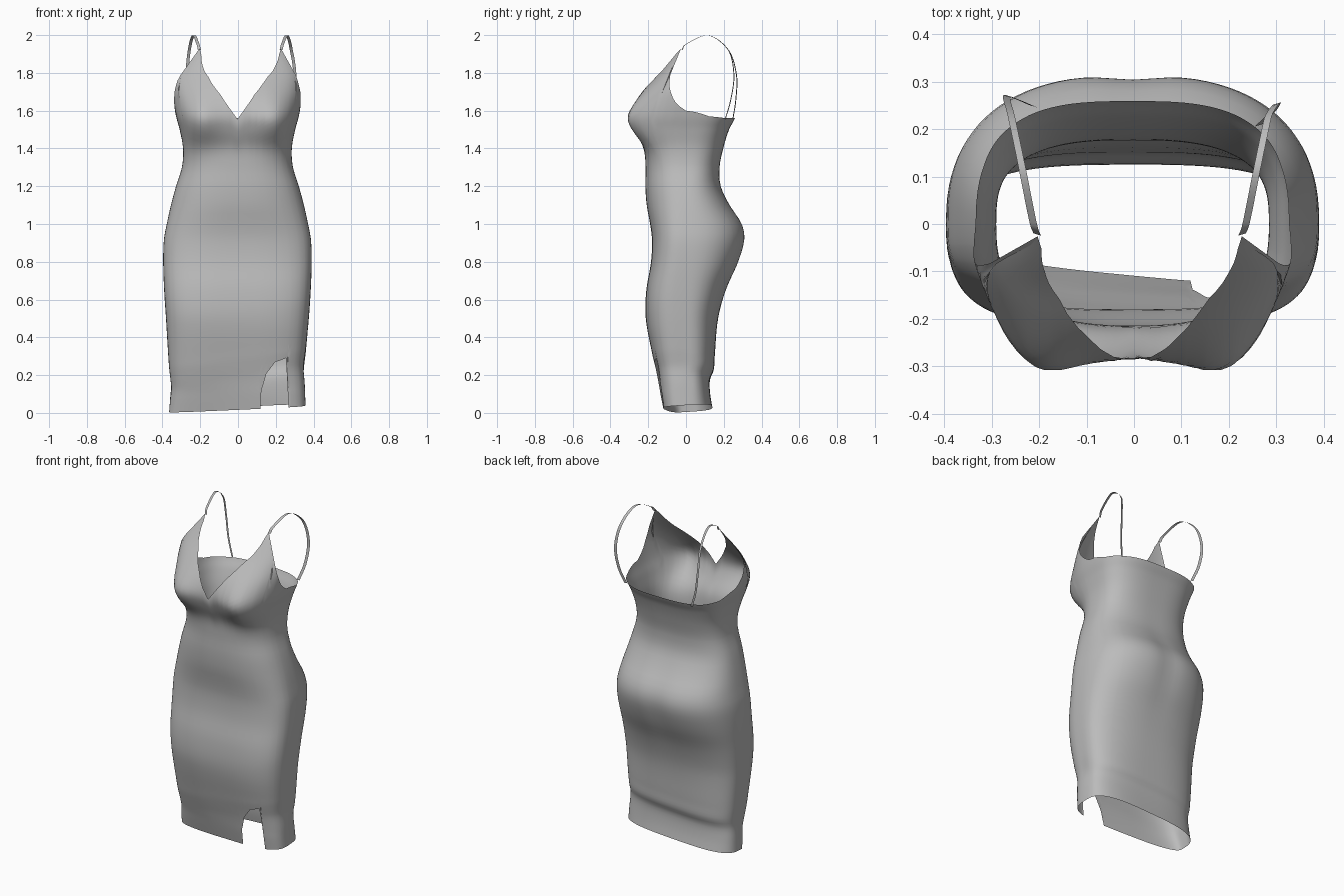
import bpy
import math
from math import sin, cos, pi, exp

if "Cube" in bpy.data.objects:
    bpy.data.objects.remove(bpy.data.objects["Cube"], do_unlink=True)

fabric = bpy.data.materials.new("grey fabric")
fabric.use_nodes = True
fabric.diffuse_color = (0.5, 0.5, 0.5, 1)
fabric.node_tree.nodes["Principled BSDF"].inputs["Base Color"].default_value = (0.5, 0.5, 0.5, 1)


def clamp(v):
    return max(0.0, min(1.0, v))


def bell(v, width):
    return exp(-(v / width) ** 2)


def sample(table, t, smooth=True):
    """Interpolate rows of (key, values...) at key t."""
    last = len(table) - 1
    t = max(table[0][0], min(table[last][0], t))
    i = 0
    while i < last - 1 and t > table[i + 1][0]:
        i += 1
    p, q = table[i], table[i + 1]
    h = q[0] - p[0]
    u = (t - p[0]) / h
    before, after = table[max(i - 1, 0)], table[min(i + 2, last)]
    result = []
    for k in range(1, len(p)):
        if not smooth:
            result.append(p[k] + (q[k] - p[k]) * u)
            continue
        m0 = (q[k] - before[k]) / (q[0] - before[0]) * h
        m1 = (after[k] - p[k]) / (after[0] - p[0]) * h
        result.append((2 * u**3 - 3 * u**2 + 1) * p[k] + (u**3 - 2 * u**2 + u) * m0
                      + (3 * u**2 - 2 * u**3) * q[k] + (u**3 - u**2) * m1)
    return result


def make_mesh(name, verts, faces, angle):
    mesh = bpy.data.meshes.new(name)
    mesh.from_pydata(verts, [], faces)
    mesh.materials.append(fabric)
    obj = bpy.data.objects.new(name, mesh)
    bpy.context.collection.objects.link(obj)
    bpy.ops.object.select_all(action="DESELECT")
    obj.select_set(True)
    bpy.context.view_layer.objects.active = obj
    bpy.ops.object.shade_smooth_by_angle(angle=math.radians(angle))
    return obj


# Body profile: height, half width, front depth, back depth
BODY = [
    (0, .362, .105, .145), (.1, .356, .128, .128), (.18, .35, .145, .127),
    (.23, .354, .158, .147), (.3, .362, .175, .152), (.5, .378, .213, .17),
    (.65, .388, .21, .212), (.8, .393, .185, .28), (.92, .389, .18, .314),
    (1, .374, .19, .3), (1.1, .352, .208, .234), (1.2, .325, .215, .185),
    (1.3, .294, .214, .178), (1.4, .288, .224, .197), (1.5, .306, .268, .228),
    (1.57, .325, .286, .262), (1.65, .338, .262, .262), (1.72, .342, .218, .262),
    (1.8, .328, .15, .262), (1.9, .255, .076, .262), (1.94, .235, .035, .262),
]

# Upper edge by angle from centre front: neckline, strap point, armhole, back
TOP = [
    (0, 1.555), (.07, 1.61), (.19, 1.685), (.4, 1.78), (.62, 1.843), (.876, 1.9), (1.06, 1.93),
    (1.11, 1.79), (1.27, 1.715), (1.42, 1.65), (1.57, 1.6), (1.89, 1.57), (2.4, 1.56), (pi, 1.56),
]

# Slit edge by angle, on one side of the front hem
SLIT = [
    (.15, .02), (.165, .12), (.24, .21), (.375, .27), (.6, .29),
    (.64, .22), (.65, .02),
]


def surface(t, z):
    """Point on the garment at angle t and height z."""
    low = clamp((.5 - z) / .4)
    # Boxier corners on the front of the skirt and the back of the bodice
    if cos(t) > 0:
        power = 2 / (2.5 + clamp((1.1 - z) / .5))
    else:
        power = 2 / (2.5 + .6 * low + .5 * clamp((z - 1.2) / .3))
    side = math.copysign(abs(sin(t)) ** power, sin(t))
    # The fold above the hem climbs across the front
    slope = .16 if cos(t) > 0 else .07
    tilt = slope * .36 * side * clamp((.5 - z) / .25) * clamp(z / .15)
    half, front, back = sample(BODY, z - tilt)
    x = half * side
    depth = abs(cos(t)) ** power
    if cos(t) > 0:
        y = -front * depth - .09 * x * low * depth
        y -= .058 * bell(abs(x) - .21, .1) * bell(z - 1.54, .125) * clamp(depth * 1.5)
    else:
        y = back * depth - .01 * bell(x, .07) * bell(z - .92, .2)
    return x - .003 + .015 * clamp((z - 1.75) / .15), y, z


def lower_edge(t):
    x, y, z = surface(t, .03)
    hem = .023 + .05 * x + .06 * y
    if SLIT[0][0] < t < SLIT[-1][0]:
        return max(hem, sample(SLIT, t, False)[0])
    return hem


# Columns follow even angles plus every corner of the cut edges
angles = {round(-pi + 2 * pi * i / 96, 4) for i in range(96)}
corners = {s * row[0] for row in TOP[1:-1] for s in (-1, 1)} | {row[0] for row in SLIT}
angles = sorted({a for a in angles if all(abs(a - c) > .012 for c in corners)} | corners)

LOW, HIGH = .4, 1.3
verts, faces = [], []
for t in angles:
    bottom, top = lower_edge(t), sample(TOP, abs(t), False)[0]
    heights = [bottom + (LOW - bottom) * i / 20 for i in range(20)]
    heights += [LOW + (HIGH - LOW) * i / 26 for i in range(26)]
    heights += [HIGH + (top - HIGH) * i / 20 for i in range(21)]
    verts += [surface(t, z) for z in heights]
rows = len(heights)
for c in range(len(angles)):
    d = (c + 1) % len(angles)
    faces += [(c * rows + r, d * rows + r, d * rows + r + 1, c * rows + r + 1)
              for r in range(rows - 1)]
make_mesh("dress_body", verts, faces, 50)


# Shoulder straps: flat ribbons from the front points over to the back edge
STRAP = [
    (0, .204, -.022, 1.92), (1, .213, .005, 1.955), (2, .236, .12, 1.998), (3, .258, .225, 1.92),
    (4, .268, .267, 1.79), (5, .25, .264, 1.66), (6, .212, .248, 1.555),
]


def strap(name, side, shift, end_out, end_forward):
    points, quads = [], []
    steps = 48
    for i in range(steps + 1):
        u = 6 * i / steps
        x, y, z = sample(STRAP, u)
        late = clamp((u - 3) / 3)
        x = side * (x + shift + end_out * late)
        y -= end_forward * late
        for w in (-.008, .008):
            points.append((x + w, y + side * w * .3, z))
        if i < steps:
            quads.append((2 * i, 2 * i + 1, 2 * i + 3, 2 * i + 2))
    make_mesh(name, points, quads, 60)


strap("right_strap", -1, 0, 0, 0)
strap("left_strap", 1, .024, .027, .04)
